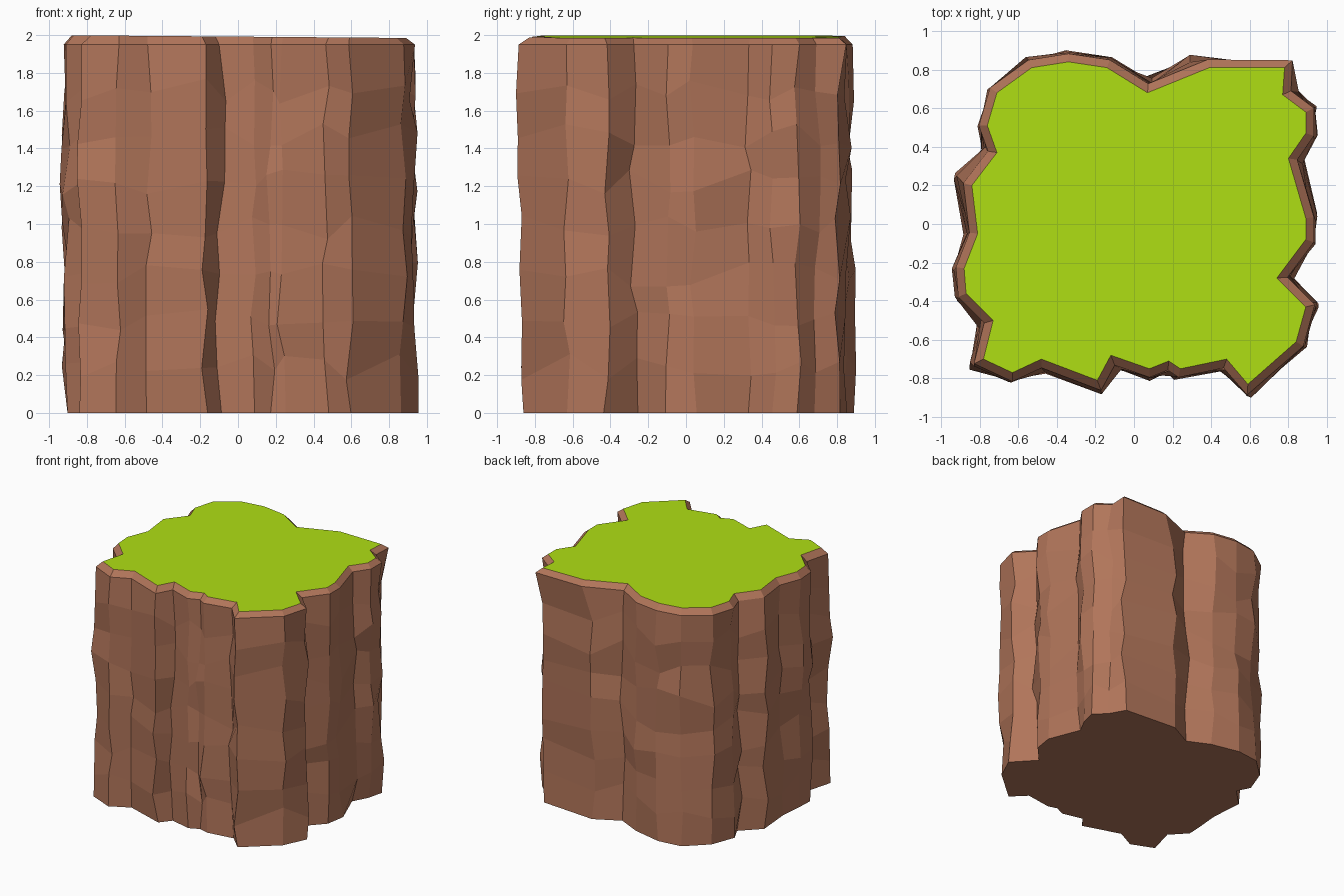
import bpy, bmesh, random
from mathutils import Vector

if "Cube" in bpy.data.objects:
    bpy.data.objects.remove(bpy.data.objects["Cube"])

random.seed(12)


def material(name, rgb):
    m = bpy.data.materials.new(name)
    m.diffuse_color = (*rgb, 1)
    m.use_nodes = True
    m.node_tree.nodes["Principled BSDF"].inputs["Base Color"].default_value = m.diffuse_color
    return m


# Outline of the grass, anticlockwise from the front left corner
GRASS = [(-.78, -.70), (-.63, -.77), (-.48, -.70), (-.19, -.81), (-.12, -.68),
         (.08, -.75), (.18, -.71), (.24, -.75), (.48, -.70), (.59, -.83),
         (.84, -.61), (.89, -.43), (.74, -.28), (.89, -.08), (.89, .03),
         (.80, .34), (.89, .47), (.89, .58), (.77, .67), (.78, .81),
         (.39, .81), (.07, .68), (-.14, .81), (-.34, .84), (-.53, .81),
         (-.71, .68), (-.76, .51), (-.71, .37), (-.84, .20), (-.81, -.05),
         (-.88, -.23), (-.87, -.36), (-.73, -.50)]
# Columns of the wall that lean away from the rim: corner index -> shift
LEAN = {0: (-.02, -.01), 19: (-.03, -.03), 20: (-.10, .01), 28: (-.03, .03)}
pts = [Vector(p) for p in GRASS]
n = len(pts)

# Outward direction and notch flag of each corner
outward, notch = [], []
for i, p in enumerate(pts):
    a, b = (p - pts[i - 1]).normalized(), (pts[(i + 1) % n] - p).normalized()
    na, nb = Vector((a.y, -a.x)), Vector((b.y, -b.x))
    mid = (na + nb).normalized()
    outward.append(mid / max(mid.dot(na), .75))
    notch.append(a.cross(b) < -.2)

rim = [p + o * .042 for p, o in zip(pts, outward)]
bm = bmesh.new()


def ring(points, heights):
    return [bm.verts.new((p.x, p.y, z)) for p, z in zip(points, heights)]


# Rough wall: the rim outline repeated upwards with a little wobble
LEVELS = 8
rings = []
for k in range(LEVELS + 1):
    z = 1.95 * k / LEVELS
    inner = 0 < k < LEVELS
    row, heights = [], []
    for i, p in enumerate(rim):
        q = p.copy()
        if k < LEVELS:
            push = random.uniform(-.01, .035) if notch[i] else random.uniform(-.03, .02)
            q += outward[i].normalized() * push
            q += Vector((-outward[i].y, outward[i].x)) * random.uniform(-.02, .02)
            q += Vector(LEAN.get(i, (0, 0)))
            q.x = max(-.97, min(.96, q.x))
            q.y = max(-.90, min(.91, q.y))
        row.append(q)
        heights.append(z + (random.uniform(-.07, .07) if inner else 0))
    rings.append(ring(row, heights))

# Bevelled lip leading up to the slightly tilted grass
rings.append(ring(pts, [1.992 - .008 * p.x for p in pts]))

for lo, hi in zip(rings, rings[1:]):
    for i in range(n):
        j = (i + 1) % n
        bm.faces.new((lo[i], lo[j], hi[j], hi[i]))
bm.faces.new(list(reversed(rings[0])))
grass = bm.faces.new(rings[-1])
grass.material_index = 1

mesh = bpy.data.meshes.new("rock_pillar")
bm.to_mesh(mesh)
bm.free()
mesh.materials.append(material("brown rock", (.44, .178, .102)))
mesh.materials.append(material("grass green", (.43, .74, .007)))
obj = bpy.data.objects.new("rock_pillar", mesh)
bpy.context.collection.objects.link(obj)
